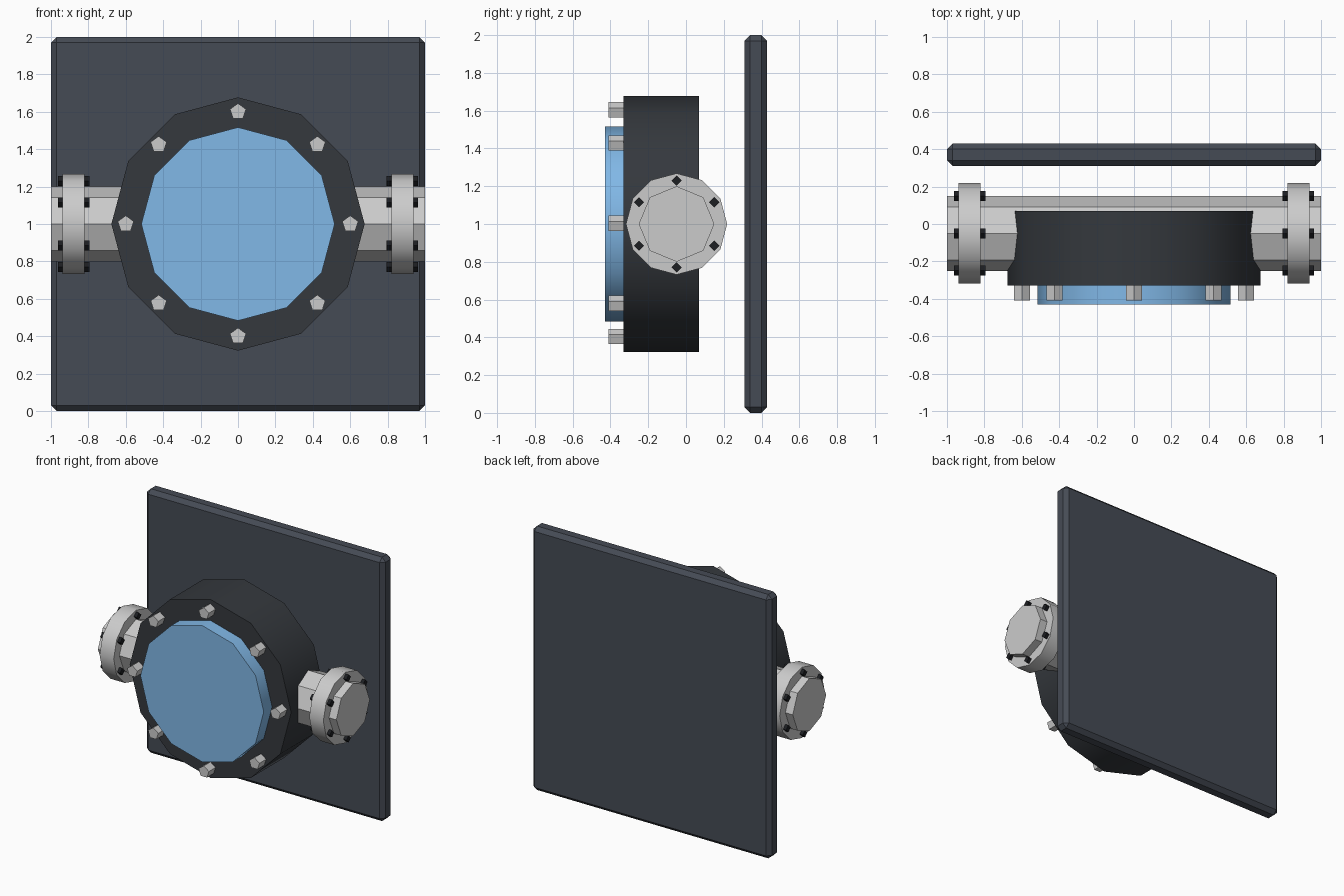
import bpy, bmesh
from math import sin, cos, pi, radians

if "Cube" in bpy.data.objects:
    bpy.data.objects.remove(bpy.data.objects["Cube"])


def material(name, rgb):
    m = bpy.data.materials.new(name)
    m.diffuse_color = (*rgb, 1)
    m.use_nodes = True
    m.node_tree.nodes["Principled BSDF"].inputs["Base Color"].default_value = m.diffuse_color
    return m


PLATE = material("dark_slate", (0.06, 0.07, 0.09))
BODY = material("charcoal", (0.035, 0.04, 0.047))
GLASS = material("blue_glass", (0.22, 0.48, 0.80))
BLACK = material("black_steel", (0.012, 0.013, 0.016))


def make_object(name, bm, mat=None):
    bmesh.ops.recalc_face_normals(bm, faces=bm.faces)
    me = bpy.data.meshes.new(name)
    bm.to_mesh(me)
    bm.free()
    ob = bpy.data.objects.new(name, me)
    bpy.context.collection.objects.link(ob)
    if mat:
        me.materials.append(mat)
    return ob


def prism(name, axis, sides, r, lo, hi, u, z, mat=None, smooth=False):
    """Closed prism along x or y, one corner pointing up; u is the other horizontal coordinate."""
    bm = bmesh.new()
    rings = []
    for t in (lo, hi):
        ring = []
        for i in range(sides):
            a = 2 * pi * i / sides
            h, v = u + r * sin(a), z + r * cos(a)
            ring.append(bm.verts.new((t, h, v) if axis == "x" else (h, t, v)))
        bm.faces.new(ring)
        rings.append(ring)
    for i in range(sides):
        j = (i + 1) % sides
        bm.faces.new((rings[0][i], rings[0][j], rings[1][j], rings[1][i]))
    ob = make_object(name, bm, mat)
    if smooth:
        bpy.ops.object.select_all(action="DESELECT")
        ob.select_set(True)
        bpy.context.view_layer.objects.active = ob
        bpy.ops.object.shade_smooth_by_angle(angle=radians(31))
    return ob


# Back plate with chamfered edges
bm = bmesh.new()
bmesh.ops.create_cube(bm, size=1)
for v in bm.verts:
    v.co = (v.co.x * 2, v.co.y * 0.12 + 0.37, v.co.z * 2 + 1)
plate = make_object("back_plate", bm, PLATE)
bev = plate.modifiers.new("chamfer", "BEVEL")
bev.width = 0.03
bev.segments = 1

# Round housing and window
prism("housing", "y", 12, 0.677, -0.33, 0.07, 0, 1, BODY, True)
prism("window", "y", 12, 0.517, -0.43, -0.23, 0, 1, GLASS, True)

# Ring of bolts on the housing
for i in range(8):
    a = 2 * pi * i / 8
    prism(f"housing_bolt_{i + 1}", "y", 5, 0.045, -0.41, -0.31,
          0.6 * sin(a), 1 + 0.6 * cos(a))

# Cross pipe
prism("pipe", "x", 8, 0.2, -1, 1, -0.05, 1)

# Flanges with through bolts, both sides
for side, s in (("left", -1), ("right", 1)):
    lo, hi = sorted((s * 0.82, s * 0.938))
    prism(f"{side}_flange", "x", 12, 0.268, lo, hi, -0.05, 1, None, True)
    lo, hi = sorted((s * 0.795, s * 0.963))
    for i in range(6):
        a = 2 * pi * i / 6
        prism(f"{side}_flange_bolt_{i + 1}", "x", 4, 0.027, lo, hi,
              -0.05 + 0.23 * sin(a), 1 + 0.23 * cos(a), BLACK)
